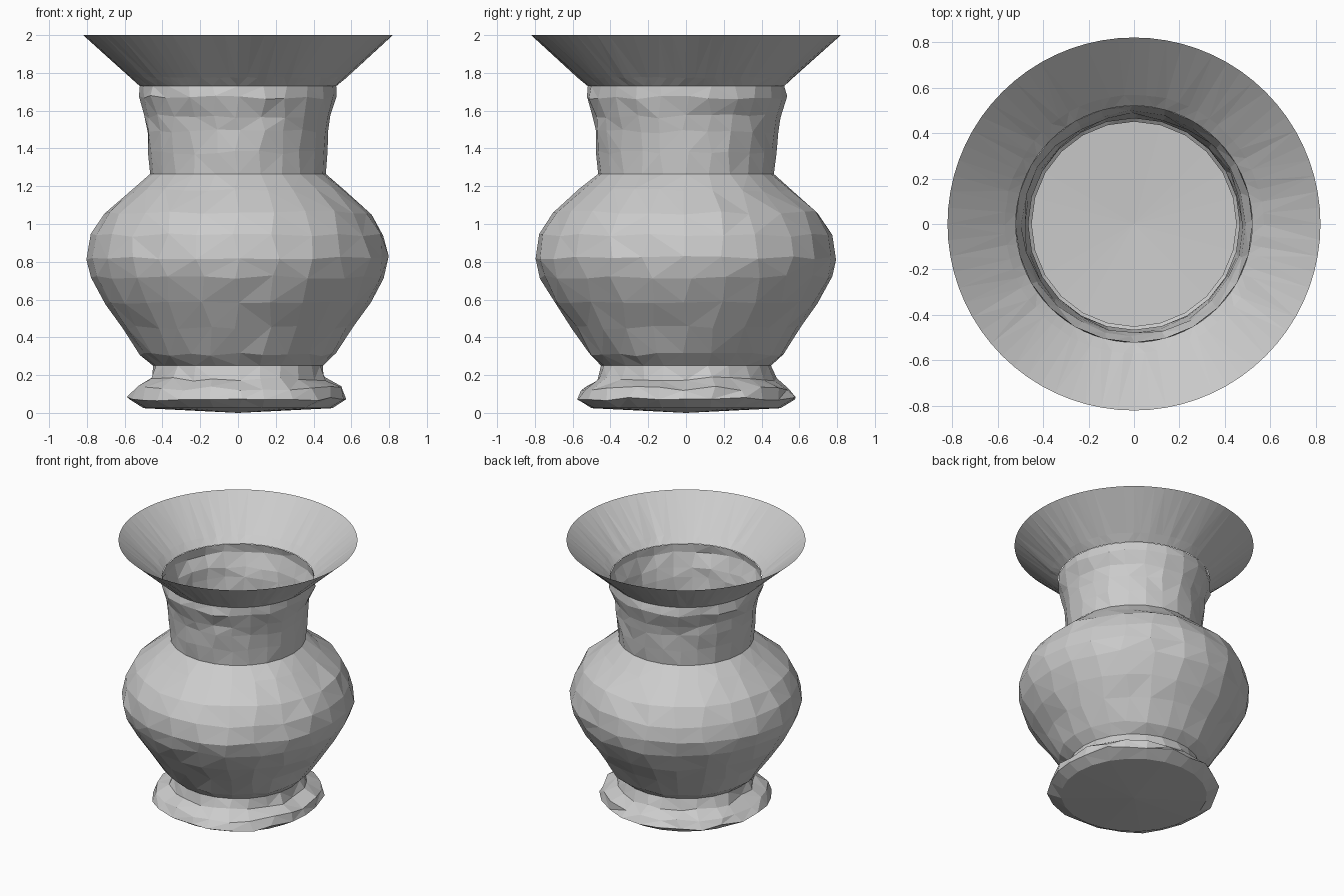
import bpy, bmesh, math, random

random.seed(4)
cube = bpy.data.objects.get("Cube")
if cube:
    bpy.data.objects.remove(cube, do_unlink=True)

clay = bpy.data.materials.new("grey_clay")
clay.use_nodes = True
clay.diffuse_color = (0.6, 0.6, 0.6, 1)
clay.node_tree.nodes["Principled BSDF"].inputs["Base Color"].default_value = clay.diffuse_color


def lathe(name, profile, sides, wobble=0.0, lift=0.0, closed_bottom=False):
    """Revolve (radius, height) points; inner rings get a hand-made unevenness."""
    bm = bmesh.new()
    rings = []
    for k, (r, z) in enumerate(profile):
        uneven = 0 < k < len(profile) - 1
        ring = []
        for i in range(sides):
            a = math.tau * i / sides
            rr, zz = r, z
            if uneven:
                a += random.uniform(-0.15, 0.15) * math.tau / sides
                rr += random.uniform(-wobble, wobble * 0.6)
                zz += random.uniform(-lift, lift)
            ring.append(bm.verts.new((rr * math.cos(a), rr * math.sin(a), zz)))
        rings.append(ring)
    for low, high in zip(rings, rings[1:]):
        for i in range(sides):
            j = (i + 1) % sides
            bm.faces.new((low[i], low[j], high[j], high[i]))
    if closed_bottom:
        centre = bm.verts.new((0, 0, 0))
        for i in range(sides):
            bm.faces.new((centre, rings[0][(i + 1) % sides], rings[0][i]))
    # Split the warped quads so that every facet is flat
    bmesh.ops.triangulate(bm, faces=bm.faces[:])
    mesh = bpy.data.meshes.new(name)
    bm.to_mesh(mesh)
    bm.free()
    mesh.materials.append(clay)
    obj = bpy.data.objects.new(name, mesh)
    bpy.context.collection.objects.link(obj)
    return obj


# Rough spreading foot with a closed underside
lathe("foot", [(0.50, 0.025), (0.59, 0.075), (0.56, 0.13), (0.47, 0.18), (0.45, 0.25)],
      24, 0.02, 0.012, True)

# Round belly
lathe("belly", [(0.45, 0.25), (0.52, 0.31), (0.61, 0.45), (0.70, 0.58), (0.775, 0.72),
                (0.80, 0.82), (0.775, 0.94), (0.71, 1.06), (0.57, 1.18), (0.465, 1.265)],
      24, 0.008, 0.01)

# Waisted neck with a collar
lathe("neck", [(0.465, 1.265), (0.475, 1.38), (0.485, 1.49), (0.495, 1.57),
               (0.53, 1.67), (0.52, 1.73)], 24, 0.01, 0.012)

# Wide flared mouth, open and thin
lathe("flared_mouth", [(0.52, 1.73), (0.57, 1.775), (0.82, 2.0)], 72, 0.004, 0.004)
